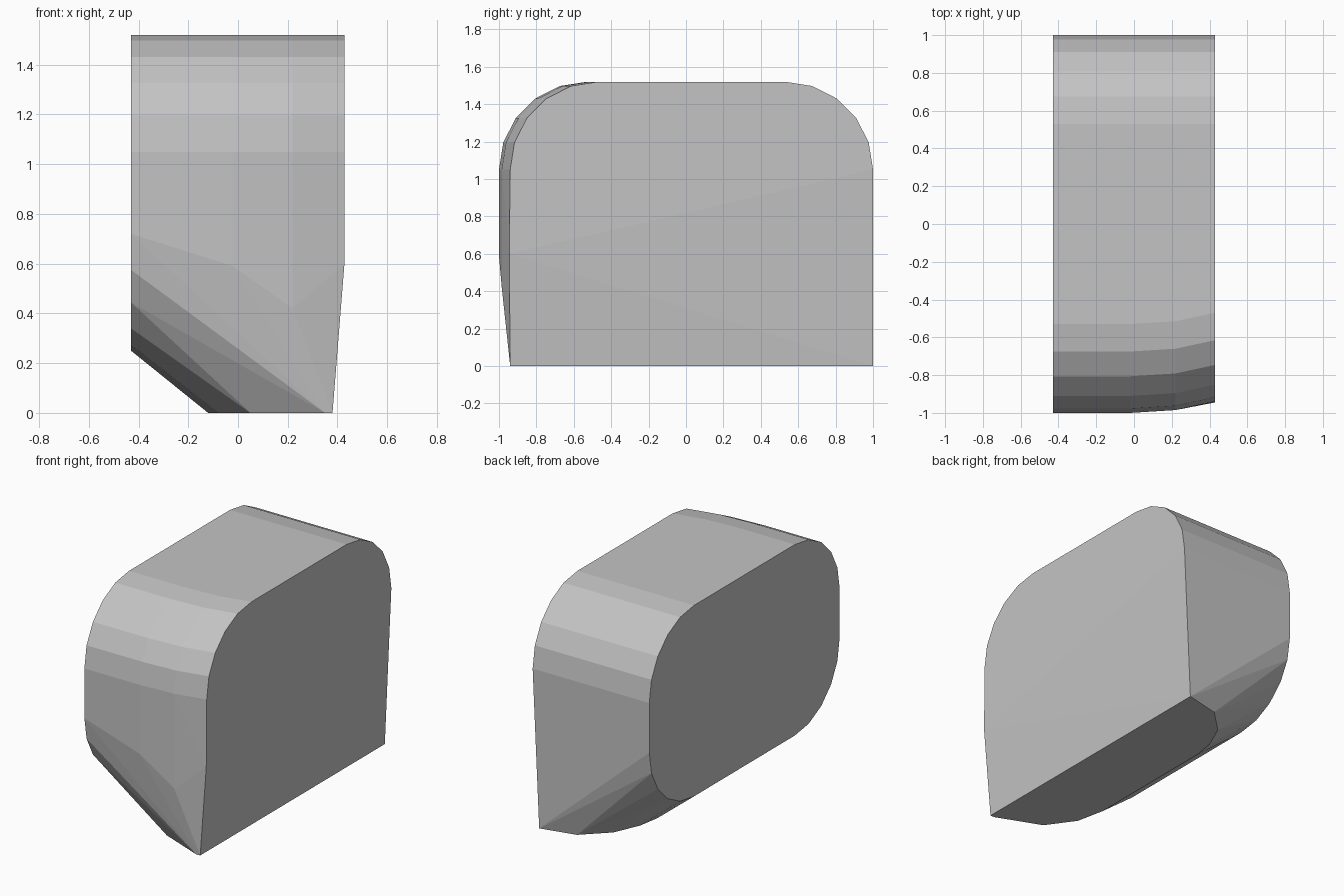
import bpy, bmesh, math

if "Cube" in bpy.data.objects:
    bpy.data.objects.remove(bpy.data.objects["Cube"])

TOP, R, STEPS = 1.52, 0.47, 5


def arc(cy, cz, start):
    """Quarter circle of (y, z) points round a corner centre."""
    return [(cy + R * math.cos(math.radians(start + 90 * i / STEPS)),
             cz + R * math.sin(math.radians(start + 90 * i / STEPS)))
            for i in range(STEPS + 1)]


points = []


def section(x, yz):
    points.extend((x, y, z) for y, z in yz)


# Left end: fully rounded rectangle
section(-0.43, arc(0.53, 1.05, 0) + arc(-0.53, 1.05, 90)
        + arc(-0.53, 0.72, 180) + arc(0.53, 0.72, 270))

# Front bulge: rounded upper front edge, pulled back towards the right
for x, back, low in ((-0.02, 0.0, 0.59), (0.22, 0.015, 0.42)):
    section(x, arc(-0.53 + back, 1.05, 90) + [(-1 + back, low)])

# Right end: rounded top corners, straight lower edges
section(0.428, arc(0.53, 1.05, 0) + arc(-0.47, 1.05, 90) + [(-0.945, 0.6)])

# Base outline: straight on the right, rounded to the left
for x, y in ((0.38, 1), (0.14, 0.945), (-0.02, 0.79), (-0.095, 0.62),
             (-0.12, 0.47), (-0.12, -0.45), (-0.08, -0.64), (0.05, -0.82),
             (0.35, -0.94), (0.38, -0.94)):
    points.append((x, y, 0))

# Wrap all the sections in one faceted skin
bm = bmesh.new()
for p in points:
    bm.verts.new(p)
hull = bmesh.ops.convex_hull(bm, input=bm.verts[:])
loose = [v for v in bm.verts if not v.link_faces]
bmesh.ops.delete(bm, geom=loose, context='VERTS')
bmesh.ops.dissolve_limit(bm, angle_limit=math.radians(0.5),
                         verts=bm.verts[:], edges=bm.edges[:])
bmesh.ops.recalc_face_normals(bm, faces=bm.faces[:])

mesh = bpy.data.meshes.new("rounded_block")
bm.to_mesh(mesh)
bm.free()
block = bpy.data.objects.new("rounded_block", mesh)
bpy.context.collection.objects.link(block)

grey = bpy.data.materials.new("plain grey")
grey.diffuse_color = (0.55, 0.55, 0.55, 1)
grey.use_nodes = True
grey.node_tree.nodes["Principled BSDF"].inputs["Base Color"].default_value = grey.diffuse_color
mesh.materials.append(grey)
